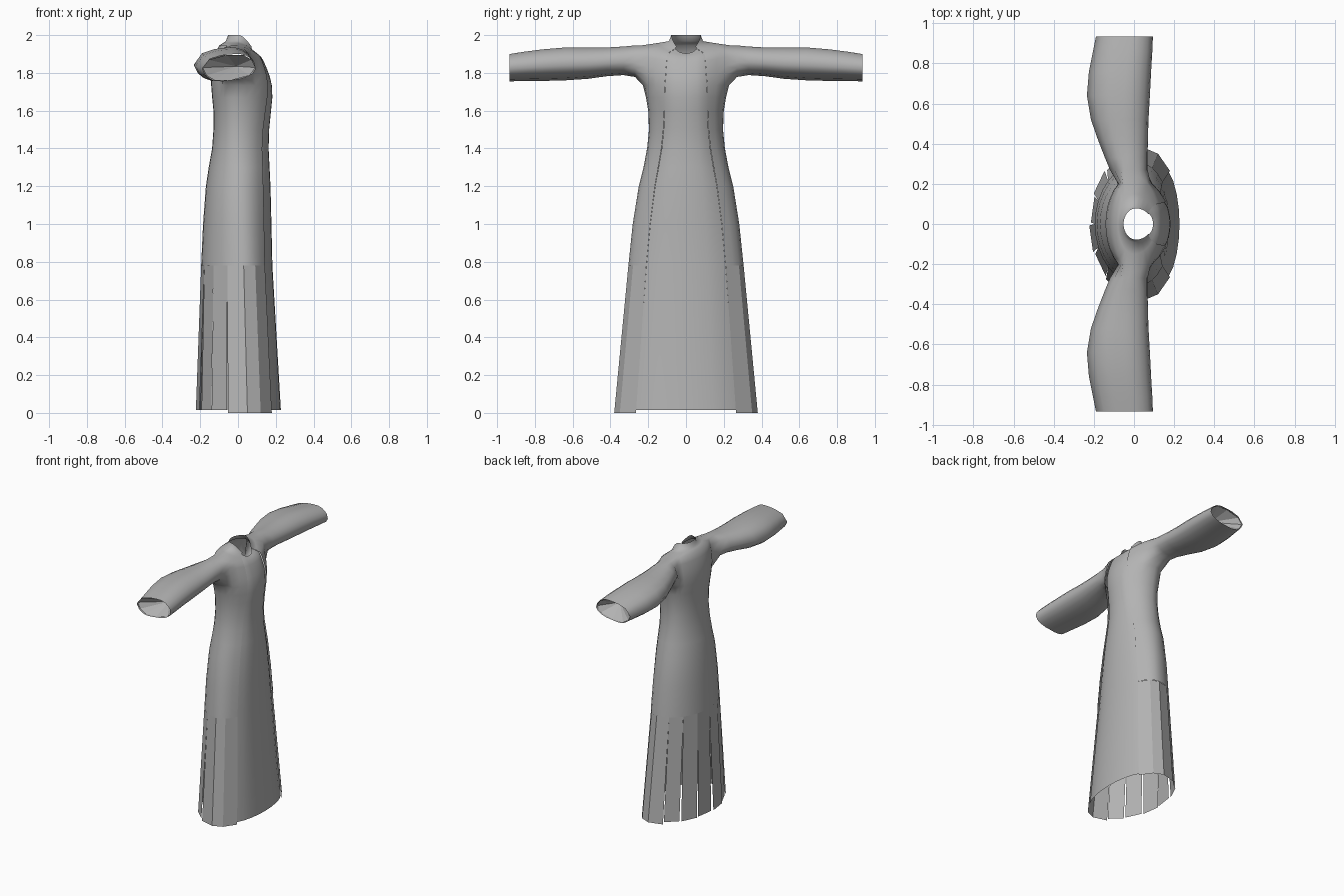
import bpy, bmesh, math
from math import sin, cos, pi

if "Cube" in bpy.data.objects:
    bpy.data.objects.remove(bpy.data.objects["Cube"])

cloth = bpy.data.materials.new("grey_cloth")
cloth.diffuse_color = (0.45, 0.45, 0.45, 1)
cloth.use_nodes = True
cloth.node_tree.nodes["Principled BSDF"].inputs["Base Color"].default_value = cloth.diffuse_color

# ring: height, x back, x front, x centre, half width, seam half width, front drop
HEM = (0.0, -0.22, 0.23, 0.05, 0.38, 0.265, 0.0)
KNEE = (0.78, -0.195, 0.185, 0.03, 0.305, 0.21, 0.0)
RINGS = [
    KNEE,
    (1.00, -0.185, 0.18, 0.02, 0.282, 0.19, 0.0),
    (1.20, -0.17, 0.175, 0.01, 0.25, 0.165, 0.0),
    (1.30, -0.155, 0.17, 0.01, 0.225, 0.147, 0.0),
    (1.40, -0.137, 0.165, 0.0, 0.206, 0.13, 0.0),
    (1.50, -0.13, 0.168, 0.0, 0.196, 0.12, 0.0),
    (1.60, -0.13, 0.178, 0.0, 0.20, 0.115, 0.0),
    (1.67, -0.137, 0.185, 0.0, 0.212, 0.115, 0.0),
    (1.735, -0.142, 0.182, 0.0, 0.228, 0.112, 0.0),
    (1.79, -0.142, 0.17, 0.0, 0.24, 0.108, 0.005),
    (1.84, -0.135, 0.155, 0.0, 0.245, 0.105, 0.015),
    (1.90, -0.12, 0.14, 0.0, 0.245, 0.102, 0.04),
    (1.945, -0.10, 0.125, 0.0, 0.24, 0.10, 0.06),
    (1.958, -0.08, 0.11, 0.0, 0.15, 0.085, 0.062),
    (1.968, -0.065, 0.098, 0.0, 0.09, 0.06, 0.065),
    (2.00, -0.052, 0.09, 0.01, 0.078, 0.05, 0.09),
]
N, SEAM = 32, 4
ARM_LOW, ARM_HIGH, ARM_FRONT, ARM_BACK = 8, 12, 6, 11


def angle(ring, k):
    """Angle of a column, with column 4 always on the front seam."""
    ts = math.asin(min(1, ring[5] / ring[4]))
    if k <= SEAM:
        return ts * k / SEAM
    if k <= 8:
        return ts + (pi / 2 - ts) * (k - SEAM) / (8 - SEAM)
    return k * pi / 16


def point(ring, i, grow=0.0, widen=1.0):
    i %= N
    k, s = (i, 1) if i <= 16 else (N - i, -1)
    z, xb, xf, xc, hw, _, drop = ring
    t = angle(ring, k) * widen
    c = cos(t)
    x = xc + c * ((xf - xc if c > 0 else xc - xb) + grow)
    return (x, s * sin(t) * (hw + grow), z - drop * max(0, c) ** 1.5)


def finish(name, bm, smooth, fix=True):
    if fix:
        bmesh.ops.recalc_face_normals(bm, faces=bm.faces)
    me = bpy.data.meshes.new(name)
    for f in bm.faces:
        f.smooth = smooth
    bm.to_mesh(me)
    bm.free()
    me.materials.append(cloth)
    ob = bpy.data.objects.new(name, me)
    bpy.context.collection.objects.link(ob)
    return ob


# sleeve section: y, x back, x front, z low, z high
SLEEVE = [
    (0.27, -0.12, 0.068, 1.778, 1.946),
    (0.33, -0.145, 0.068, 1.788, 1.94),
    (0.42, -0.18, 0.07, 1.782, 1.935),
    (0.52, -0.215, 0.073, 1.768, 1.935),
    (0.64, -0.235, 0.08, 1.76, 1.935),
    (0.76, -0.225, 0.086, 1.757, 1.925),
    (0.86, -0.205, 0.092, 1.756, 1.912),
    (0.935, -0.19, 0.095, 1.755, 1.90),
]

# coat: torso with armholes, shoulders, collar and both sleeves in one sheet
bm = bmesh.new()
V = [[bm.verts.new(point(r, i)) for i in range(N)] for r in RINGS]
for j in range(len(RINGS) - 1):
    for i in range(SEAM, N - SEAM):
        k = min(i, N - 1 - i)
        if ARM_LOW <= j < ARM_HIGH and ARM_FRONT <= k < ARM_BACK:
            continue
        bm.faces.new((V[j][i], V[j][i + 1], V[j + 1][i + 1], V[j + 1][i]))
for s in (1, -1):
    loop = [(ARM_LOW, k) for k in range(ARM_FRONT, ARM_BACK)]
    loop += [(j, ARM_BACK) for j in range(ARM_LOW, ARM_HIGH)]
    loop += [(ARM_HIGH, k) for k in range(ARM_BACK, ARM_FRONT, -1)]
    loop += [(j, ARM_FRONT) for j in range(ARM_HIGH, ARM_LOW, -1)]
    prev = [V[j][k if s > 0 else N - k] for j, k in loop]
    angs = [math.atan2((v.co.z - 1.845) / 0.105, (v.co.x + 0.01) / 0.09) for v in prev]
    for y, xb, xf, zl, zh in SLEEVE:
        lean = 0.05 * min(1, (y - 0.2) / 0.4)
        cur = []
        for a in angs:
            ca, sa = cos(a), sin(a)
            x = (xb + xf) / 2 + ca * (xf - xb) / 2 + lean * sa * (1 - abs(ca))
            cur.append(bm.verts.new((x, s * y, (zl + zh) / 2 + sa * (zh - zl) / 2)))
        for a in range(len(cur)):
            b = (a + 1) % len(cur)
            bm.faces.new((prev[a], prev[b], cur[b], cur[a]))
        prev = cur
finish("coat", bm, True)

# inner lining that closes each sleeve a little way inside the cuff
for s, side in ((1, "left"), (-1, "right")):
    bm = bmesh.new()
    tip = bm.verts.new((-0.01, s * 0.80, 1.835))
    rim = [bm.verts.new((-0.0475 + 0.14 * cos(a) + 0.05 * sin(a) * (1 - abs(cos(a))),
                         s * 0.925, 1.828 + 0.071 * sin(a)))
           for a in [i * pi / 5 for i in range(10)]]
    for i in range(10):
        q = (rim[i], rim[(i + 1) % 10], tip)
        bm.faces.new(q if s > 0 else q[::-1])
    finish("cuff_lining_" + side, bm, False, fix=False)

# front panel, set slightly behind the coat edges
bm = bmesh.new()
rows = [HEM] + RINGS[:-1]
P = [[bm.verts.new(point(r, i, -0.008 if abs(i) == SEAM else -0.003, 1.03))
      for i in range(-SEAM, SEAM + 1)] for r in rows]
for v in P[0]:
    v.co.z += 0.015
for j in range(len(rows) - 1):
    for i in range(2 * SEAM):
        bm.faces.new((P[j][i], P[j][i + 1], P[j + 1][i + 1], P[j + 1][i]))
finish("front_panel", bm, True, fix=False)

# skirt: flat strips, parted by slits at the back
bm = bmesh.new()
for n, i in enumerate(range(SEAM, N - SEAM, 2)):
    back = 10 <= i < 22
    grow = 0.004 * (-1) ** n if back else 0.0
    a, b = point(HEM, i, grow), point(HEM, i + 2, grow)
    trim = 0.05 if back else 0.0
    lift = 0.015 if back else 0.0
    mix = lambda p, q, t: [p[m] + (q[m] - p[m]) * t + (lift if m == 2 else 0) for m in range(3)]
    bm.faces.new([bm.verts.new(p) for p in (
        mix(a, b, trim), mix(a, b, 1 - trim), point(KNEE, i + 2), point(KNEE, i))])
finish("skirt_strips", bm, False, fix=False)
